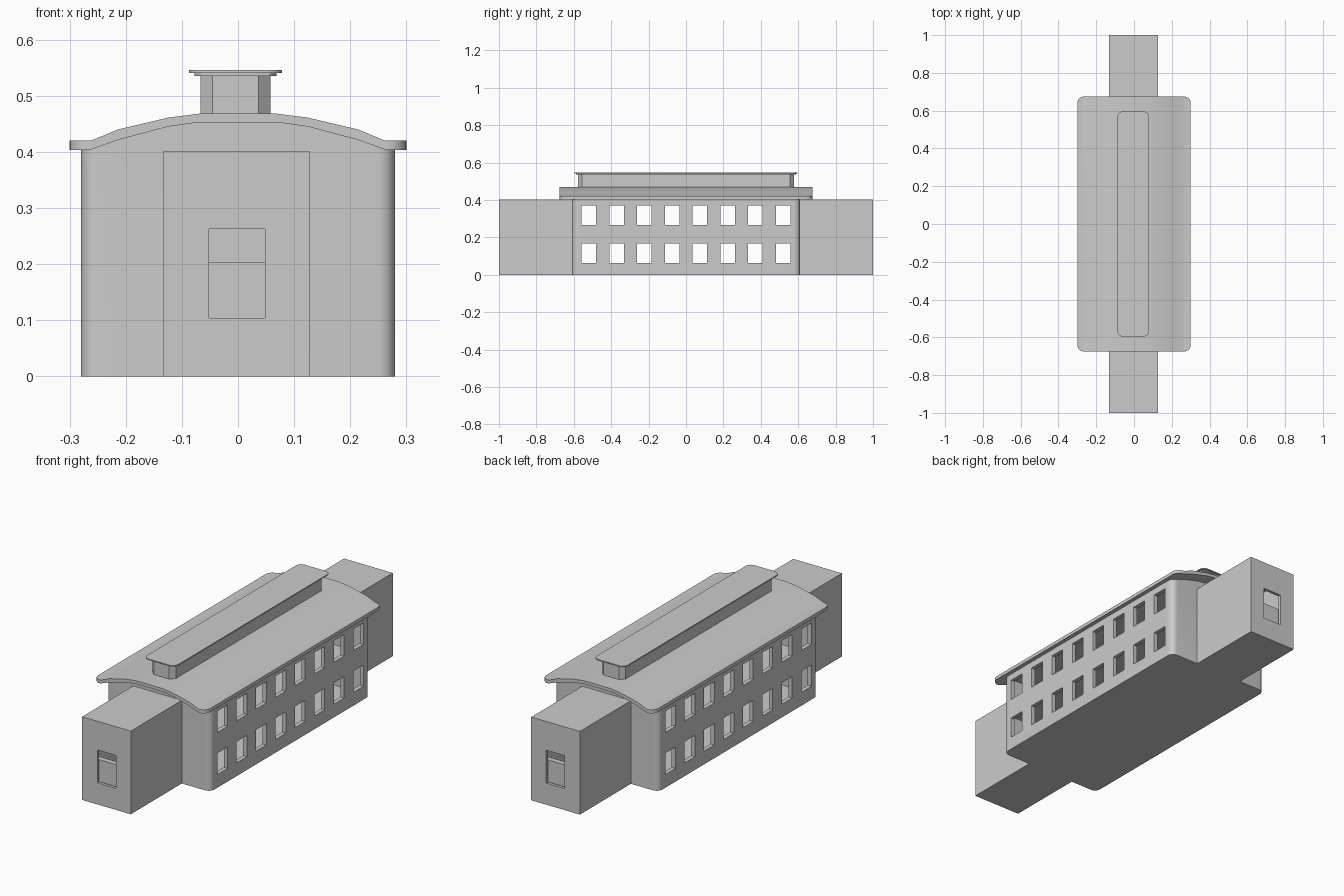
import bpy, bmesh, math

if "Cube" in bpy.data.objects:
    bpy.data.objects.remove(bpy.data.objects["Cube"])

DX = -0.003  # slight sideways offset of wings and lantern


def finish(bm, name, smooth=False):
    bmesh.ops.recalc_face_normals(bm, faces=bm.faces[:])
    me = bpy.data.meshes.new(name)
    bm.to_mesh(me)
    bm.free()
    ob = bpy.data.objects.new(name, me)
    bpy.context.collection.objects.link(ob)
    if smooth:
        shade(ob)
    return ob


def shade(ob):
    bpy.ops.object.select_all(action='DESELECT')
    ob.select_set(True)
    bpy.context.view_layer.objects.active = ob
    bpy.ops.object.shade_smooth_by_angle(angle=math.radians(30))


def add_box(bm, x0, x1, y0, y1, z0, z1):
    r = bmesh.ops.create_cube(bm, size=1)
    for v in r['verts']:
        v.co = (x0 + (v.co.x + .5) * (x1 - x0),
                y0 + (v.co.y + .5) * (y1 - y0),
                z0 + (v.co.z + .5) * (z1 - z0))


def boxes(name, dims):
    bm = bmesh.new()
    for d in dims:
        add_box(bm, *d)
    return finish(bm, name)


def bevel_verticals(bm, radius, segments, min_x):
    edges = [e for e in bm.edges
             if abs(e.verts[0].co.z - e.verts[1].co.z) > 1e-4
             and (e.verts[0].co - e.verts[1].co).xy.length < 1e-5
             and abs(e.verts[0].co.x) > min_x]
    bmesh.ops.bevel(bm, geom=edges, offset=radius, segments=segments,
                    profile=0.5, affect='EDGES')


def extrude_y(profile, half_y):
    bm = bmesh.new()
    f = bm.faces.new([bm.verts.new((x, -half_y, z)) for x, z in profile])
    r = bmesh.ops.extrude_face_region(bm, geom=[f])
    for v in r['geom']:
        if isinstance(v, bmesh.types.BMVert):
            v.co.y = half_y
    return bm


def mirrored(half):
    return half + [(-x, z) for x, z in reversed(half)]


def cut(ob, *cutters):
    for c in cutters:
        c.hide_render = True
        m = ob.modifiers.new("cut", 'BOOLEAN')
        m.operation = 'DIFFERENCE'
        m.solver = 'EXACT'
        m.object = c
    dg = bpy.context.evaluated_depsgraph_get()
    me = bpy.data.meshes.new_from_object(ob.evaluated_get(dg))
    ob.modifiers.clear()
    ob.data = me
    for c in cutters:
        bpy.data.objects.remove(c)


# main hall with arched gable tops and rounded corners
hall_top = mirrored([(.28, .405), (.243, .412), (.215, .428), (.125, .452), (.07, .459)])
bm = extrude_y([(-.28, 0), (.28, 0)] + hall_top, .61)
bevel_verticals(bm, .03, 6, .2)
hall = finish(bm, "main_hall")

# hollow interior and two rows of windows
room = boxes("room_cutter", [(-.26, .26, -.59, .59, .01, .4)])
holes = []
for i in range(8):
    y = -.519 + i * .1483
    for z0, z1 in ((.064, .167), (.267, .37)):
        for s in (-1, 1):
            x0, x1 = sorted((s * .24, s * .32))
            holes.append((x0, x1, y - .039, y + .039, z0, z1))
windows = boxes("window_cutter", holes)
cut(hall, room, windows)
shade(hall)

# upper floor of the hall
boxes("upper_floor", [(-.262, .262, -.592, .592, .199, .206)])

# arched roof shell
top = mirrored([(.3, .42), (.262, .42), (.214, .44), (.125, .461), (.07, .468)])
under = mirrored([(.3, .403), (.265, .403), (.215, .421), (.125, .445), (.075, .452)])
bm = extrude_y(top + under[::-1], .675)
bevel_verticals(bm, .036, 5, .29)
finish(bm, "roof", True)


# roof lantern with chamfered corners and two-step cap
def slab(name, half_x, half_y, z0, z1, radius, segments):
    bm = bmesh.new()
    add_box(bm, -half_x, half_x, -half_y, half_y, z0, z1)
    bevel_verticals(bm, radius, segments, 0)
    ob = finish(bm, name, segments > 1)
    ob.location.x = DX - .0015
    return ob


slab("lantern_base", .062, .578, .455, .537, .021, 1)
slab("lantern_cap_lower", .073, .587, .535, .5405, .024, 3)
slab("lantern_cap_upper", .083, .596, .5405, .546, .026, 3)

# end wings with an opening and an inner stair
for s, side in ((-1, "front"), (1, "back")):
    def span(a, b):
        return sorted((s * a, s * b))

    wing = boxes(side + "_wing", [(DX - .13, DX + .13, *span(.6, 1), 0, .402)])
    inner = boxes("wing_room_cutter", [(DX - .115, DX + .115, *span(.62, .985), .01, .39)])
    opening = boxes("opening_cutter", [(DX - .049, DX + .051, *span(.95, 1.05), .104, .263)])
    cut(wing, inner, opening)
    steps = [(DX - .114, DX + .114, *span(.945, .972), .005, .203)]
    for i in range(10):
        y = .945 - i * .031
        steps.append((DX - .114, DX + .114, *span(y - .031, y), .005, .203 - (i + 1) * .0175))
    boxes(side + "_stair", steps)
